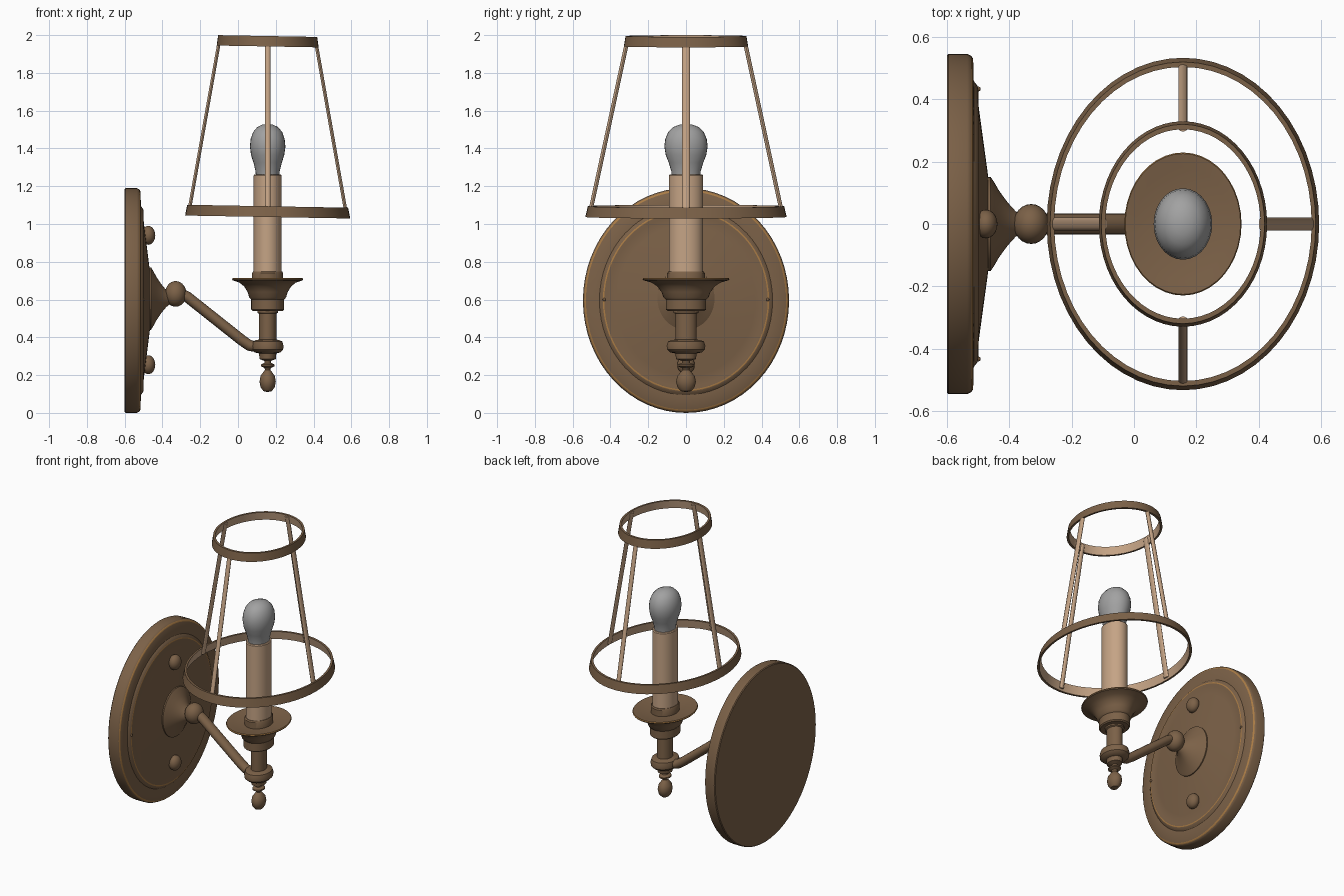
import bpy, bmesh, math
from mathutils import Vector, Matrix

if "Cube" in bpy.data.objects:
    bpy.data.objects.remove(bpy.data.objects["Cube"])

CX = 0.157      # x of the lamp axis
WIDE = 1.22     # round lamp parts are wider in y than in x


def material(name, rgb):
    m = bpy.data.materials.new(name)
    m.diffuse_color = (*rgb, 1)
    m.use_nodes = True
    m.node_tree.nodes["Principled BSDF"].inputs["Base Color"].default_value = m.diffuse_color
    return m


BRONZE = material("bronze", (0.20, 0.12, 0.064))
TAN = material("pale_tan", (0.56, 0.37, 0.235))
GREY = material("bulb_grey", (0.36, 0.36, 0.36))
GOLD = material("worn_gold", (0.40, 0.20, 0.06))


def finish(bm, name, mats, angle=35):
    bmesh.ops.recalc_face_normals(bm, faces=bm.faces)
    mesh = bpy.data.meshes.new(name)
    bm.to_mesh(mesh)
    bm.free()
    for m in mats:
        mesh.materials.append(m)
    ob = bpy.data.objects.new(name, mesh)
    bpy.context.collection.objects.link(ob)
    bpy.ops.object.select_all(action='DESELECT')
    ob.select_set(True)
    bpy.context.view_layer.objects.active = ob
    bpy.ops.object.shade_smooth_by_angle(angle=math.radians(angle))
    return ob


def lathe(name, profile, place, mats, accents=(), closed=False, segs=40, shear=0):
    """Spin (radius, height) points around z; accents are segments using mats[1]."""
    bm = bmesh.new()
    rings = []
    for r, h in profile:
        if r == 0:
            rings.append([bm.verts.new((0, 0, h))] * segs)
        else:
            rings.append([bm.verts.new((r * math.cos(t), r * math.sin(t), h))
                          for t in (2 * math.pi * i / segs for i in range(segs))])
    n = len(profile)
    for k in range(n if closed else n - 1):
        a, b = rings[k], rings[(k + 1) % n]
        for i in range(segs):
            j = (i + 1) % segs
            f = bm.faces.new(dict.fromkeys((a[i], a[j], b[j], b[i])))
            f.material_index = int(k in accents)
    bmesh.ops.transform(bm, matrix=place, verts=bm.verts)
    for v in bm.verts:
        v.co.z -= shear * (v.co.x - CX)
    return finish(bm, name, mats)


def ball(name, loc, size, mat):
    bm = bmesh.new()
    bmesh.ops.create_uvsphere(bm, u_segments=24, v_segments=14, radius=1)
    bmesh.ops.transform(bm, matrix=Matrix.LocRotScale(Vector(loc), None, Vector(size)),
                        verts=bm.verts)
    return finish(bm, name, [mat], 60)


def tube(name, points, rad, rad_y, mat, segs=16):
    """Sweep an oval section along a path."""
    pts = [Vector(p) for p in points]
    bm = bmesh.new()
    rings = []
    for i, p in enumerate(pts):
        d = (pts[min(i + 1, len(pts) - 1)] - pts[max(i - 1, 0)]).normalized()
        u = Vector((0, 1, 0))
        u = (u - d * u.dot(d)).normalized()
        w = d.cross(u)
        ru = rad_y
        rings.append([bm.verts.new(p + u * ru * math.cos(t) + w * rad * math.sin(t))
                      for t in (2 * math.pi * k / segs for k in range(segs))])
    for a, b in zip(rings, rings[1:]):
        for k in range(segs):
            j = (k + 1) % segs
            bm.faces.new((a[k], a[j], b[j], b[k]))
    bm.faces.new(rings[0])
    bm.faces.new(rings[-1])
    return finish(bm, name, [mat])


LAMP = Matrix.Translation((CX, 0, 0)) @ Matrix.Diagonal((1, WIDE, 1, 1))
# wall axis: profile height runs along +x, slightly narrow in y
WALL = (Matrix.Translation((0, 0, 0.595)) @ Matrix.Diagonal((1, 0.917, 1, 1))
        @ Matrix.Rotation(math.pi / 2, 4, 'Y'))

# Wall plate with rounded rim, bead and shallow dome
lathe("wall_plate",
      [(0, -0.60), (0.59, -0.60), (0.595, -0.595), (0.595, -0.535), (0.588, -0.522),
       (0.578, -0.516), (0.50, -0.514), (0.492, -0.508), (0.48, -0.50), (0.472, -0.499),
       (0.455, -0.503), (0.40, -0.497), (0.16, -0.467), (0, -0.46)],
      WALL, [BRONZE, GOLD], accents=(4, 8), segs=64)

# Central boss and swivel ball
lathe("plate_boss",
      [(0, -0.48), (0.165, -0.475), (0.165, -0.46), (0.145, -0.448), (0.115, -0.432),
       (0.075, -0.405), (0.045, -0.38), (0.03, -0.36), (0, -0.36)],
      Matrix.Translation((0, 0, 0.01)) @ WALL, [BRONZE])
ball("swivel_ball", (-0.33, 0, 0.63), (0.057, 0.064, 0.068), BRONZE)

# Domed plate screws above and below, tiny pins at the sides
for tag, z in (("upper", 0.94), ("lower", 0.255)):
    ball(f"{tag}_screw", (-0.475, 0, z), (0.037, 0.046, 0.05), BRONZE)
for tag, s in (("left", -1), ("right", 1)):
    ball(f"{tag}_pin", (-0.5, s * 0.433, 0.6), (0.008, 0.008, 0.009), BRONZE)

# Bent arm
tube("arm", [(-0.33, 0, 0.645), (-0.27, 0, 0.615), (0.02, 0, 0.385), (0.06, 0, 0.357),
             (0.10, 0, 0.35), (CX, 0, 0.35)], 0.029, 0.034, BRONZE)

# Turned finial, knuckle and stem
lathe("stem_and_finial",
      [(0, 0.11), (0.022, 0.115), (0.037, 0.135), (0.043, 0.165), (0.038, 0.195),
       (0.022, 0.218), (0.014, 0.228), (0.018, 0.238), (0.036, 0.247), (0.036, 0.256),
       (0.018, 0.265), (0.017, 0.275), (0.043, 0.285), (0.046, 0.315), (0.068, 0.32),
       (0.082, 0.335), (0.084, 0.355), (0.078, 0.378), (0.06, 0.386), (0.046, 0.388),
       (0.046, 0.525), (0.055, 0.53), (0.055, 0.55), (0, 0.55)],
      LAMP, [BRONZE])

# Flared cup under the candle
lathe("candle_cup",
      [(0, 0.54), (0.08, 0.54), (0.087, 0.547), (0.087, 0.60), (0.098, 0.612),
       (0.106, 0.64), (0.125, 0.67), (0.15, 0.69), (0.185, 0.702), (0.188, 0.708),
       (0.185, 0.714), (0.15, 0.708), (0.10, 0.698), (0, 0.695)],
      LAMP, [BRONZE, GOLD], accents=(9,))
lathe("candle_collar",
      [(0, 0.69), (0.082, 0.69), (0.082, 0.74), (0.077, 0.748), (0, 0.748)],
      LAMP, [BRONZE])

# Candle sleeve and bulb
lathe("candle_sleeve",
      [(0, 0.72), (0.074, 0.72), (0.074, 1.257), (0.07, 1.262), (0, 1.262)], LAMP, [TAN])
lathe("bulb",
      [(0, 1.25), (0.062, 1.25), (0.064, 1.28), (0.075, 1.325), (0.088, 1.365),
       (0.094, 1.41), (0.09, 1.45), (0.077, 1.487), (0.055, 1.513), (0.028, 1.526),
       (0, 1.53)], LAMP, [GREY], segs=28)

# Shade frame: two slightly tilted bands, pale on the inside
TILT = 0.018


def band(name, r_low, r_high, z_low, z_high, thick=0.013):
    lathe(name, [(r_low, z_low), (r_high, z_high), (r_high - thick, z_high),
                 (r_low - thick, z_low)], LAMP, [BRONZE, TAN],
          accents=(2,), closed=True, segs=56, shear=TILT)


band("shade_lower_band", 0.437, 0.426, 1.037, 1.094)
band("shade_upper_band", 0.270, 0.262, 1.940, 1.995)

# Four slanted shade rods
for i, tag in enumerate(("right", "back", "left", "front")):
    dx, dy = round(math.cos(i * math.pi / 2)), round(math.sin(i * math.pi / 2))
    ends = [(CX + r * dx, r * WIDE * dy, z - TILT * r * dx)
            for r, z in ((0.418, 1.05), (0.252, 1.985))]
    side = dx != 0
    tube(f"{tag}_shade_rod", ends, 0.009 if side else 0.015, 0.021 if side else 0.011,
         TAN, segs=12)
